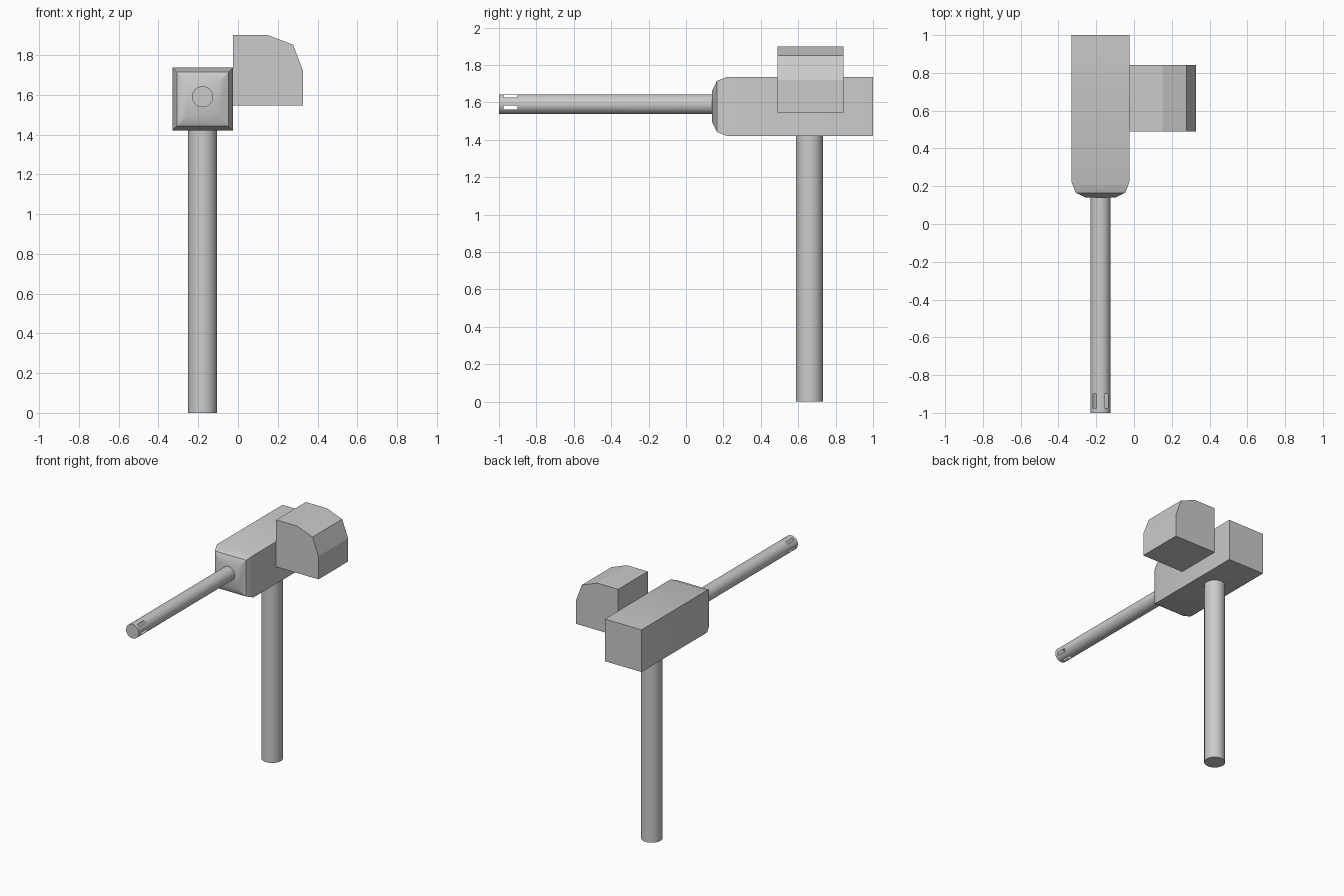
import bpy, bmesh, math
from mathutils import Vector

if "Cube" in bpy.data.objects:
    bpy.data.objects.remove(bpy.data.objects["Cube"])


def finish(name, bm, smooth=True):
    bmesh.ops.recalc_face_normals(bm, faces=bm.faces)
    mesh = bpy.data.meshes.new(name)
    bm.to_mesh(mesh)
    bm.free()
    ob = bpy.data.objects.new(name, mesh)
    bpy.context.collection.objects.link(ob)
    if smooth:
        bpy.ops.object.select_all(action='DESELECT')
        ob.select_set(True)
        bpy.context.view_layer.objects.active = ob
        bpy.ops.object.shade_smooth_by_angle(angle=math.radians(30))
    return ob


def loft(name, rings, smooth=True, skip=lambda band, i: False):
    """Join equal-sized rings of points into a capped tube; skip() leaves openings."""
    bm = bmesh.new()
    loops = [[bm.verts.new(p) for p in ring] for ring in rings]
    n = len(loops[0])
    for band, (a, b) in enumerate(zip(loops, loops[1:])):
        for i in range(n):
            j = (i + 1) % n
            if not skip(band, i):
                bm.faces.new((a[i], a[j], b[j], b[i]))
    bm.faces.new(loops[0][::-1])
    bm.faces.new(loops[-1])
    return finish(name, bm, smooth)


def circle(center, radius, u, v, n):
    c, u, v = Vector(center), Vector(u), Vector(v)
    return [c + radius * (math.cos(t) * u + math.sin(t) * v)
            for t in (math.tau * (i / n + 0.25) for i in range(n))]


def rectangle(y, inset):
    x0, x1, z0, z1 = -0.33 + inset, -0.025 - inset, 1.42 + inset, 1.737 - inset
    return [(x0, y, z0), (x1, y, z0), (x1, y, z1), (x0, y, z1)]


X, Y, Z = (1, 0, 0), (0, 1, 0), (0, 0, 1)

# Upright support post
loft("post", [circle((-0.178, 0.66, z), 0.073, X, Y, 32) for z in (0, 1.425)])

# Main housing with tapered nose
loft("housing", [rectangle(y, d) for y, d in
                 ((0.14, 0.075), (0.165, 0.022), (0.22, 0), (1.0, 0))])

# Barrel with five vent slots near the capped muzzle
loft("barrel",
     [circle((-0.178, y, 1.59), 0.053, X, Z, 30) for y in (-1.0, -0.975, -0.90, 0.15)],
     skip=lambda band, i: band == 1 and i % 6 in (2, 3))

# Side box with chamfered outer top corner
profile = [(-0.025, 1.547), (0.327, 1.547), (0.327, 1.72),
           (0.277, 1.852), (0.15, 1.90), (-0.025, 1.90)]
loft("side_box", [[(x, y, z) for x, z in profile] for y in (0.49, 0.842)], smooth=False)
